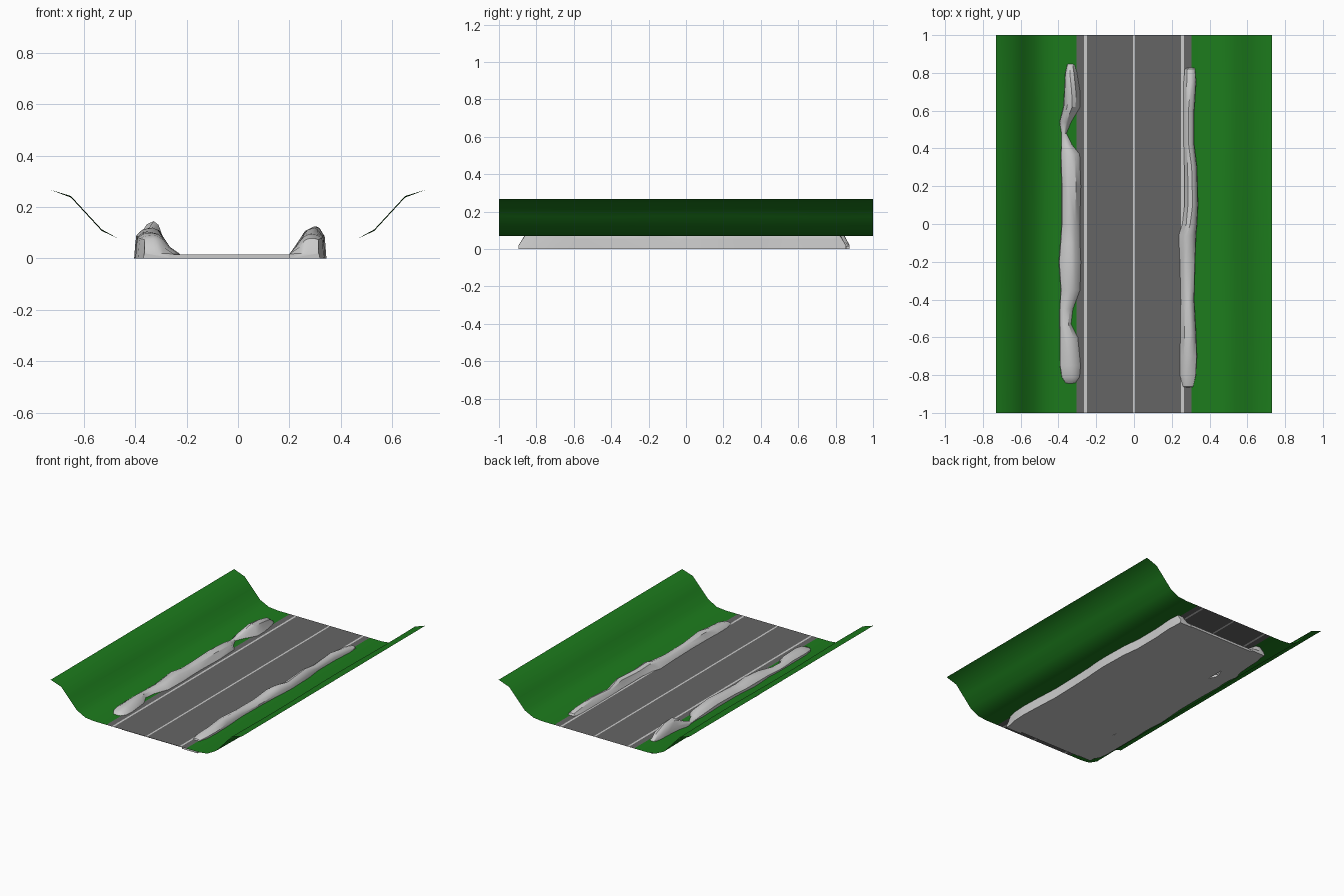
import bpy, bmesh, math

if "Cube" in bpy.data.objects:
    bpy.data.objects.remove(bpy.data.objects["Cube"])


def material(name, rgb):
    m = bpy.data.materials.new(name)
    m.diffuse_color = (*rgb, 1)
    m.use_nodes = True
    m.node_tree.nodes["Principled BSDF"].inputs["Base Color"].default_value = m.diffuse_color
    return m


def grid_object(name, rows, closed=False, caps=False, mats=(), col_mats=None, angle=40):
    """Skin rows of points into a surface."""
    bm = bmesh.new()
    vr = [[bm.verts.new(p) for p in r] for r in rows]
    n = len(rows[0])
    for a, b in zip(vr, vr[1:]):
        for j in range(n if closed else n - 1):
            k = (j + 1) % n
            f = bm.faces.new((a[j], a[k], b[k], b[j]))
            if col_mats:
                f.material_index = col_mats[j]
    if caps:
        bm.faces.new(vr[0])
        bm.faces.new(vr[-1])
    bmesh.ops.recalc_face_normals(bm, faces=bm.faces)
    if not closed:
        for f in bm.faces:
            f.normal_update()
            if f.normal.z < 0:
                f.normal_flip()
    me = bpy.data.meshes.new(name)
    bm.to_mesh(me)
    bm.free()
    for m in mats:
        me.materials.append(m)
    ob = bpy.data.objects.new(name, me)
    bpy.context.collection.objects.link(ob)
    bpy.ops.object.select_all(action='DESELECT')
    bpy.context.view_layer.objects.active = ob
    ob.select_set(True)
    bpy.ops.object.shade_smooth_by_angle(angle=math.radians(angle))
    return ob


green = material("grass", (0.012, 0.2, 0.012))
asphalt = material("asphalt", (0.13, 0.13, 0.13))
paint = material("road_paint", (0.6, 0.6, 0.6))
Z = 0.07

# Road sheet with three painted lines
xs = [-0.305, -0.264, -0.250, -0.006, 0.006, 0.250, 0.264, 0.305]
grid_object("road", [[(x, y, Z) for x in xs] for y in (-1, 1)],
            mats=(asphalt, paint), col_mats=[0, 1, 0, 1, 0, 1, 0])

# Grass banks on both sides, gently rippled along the road
bank = [(0.305, 0.07), (0.40, 0.07), (0.465, 0.077), (0.53, 0.11),
        (0.59, 0.175), (0.65, 0.24), (0.73, 0.267)]
for side, name in ((-1, "left_bank"), (1, "right_bank")):
    rows = []
    for i in range(13):
        y = -1 + i / 6
        rows.append([(side * x, y, z + (0.003 * math.sin(5 * y + side) if 0.5 < x < 0.7 else 0))
                     for x, z in bank])
    grid_object(name, rows, mats=(green,), angle=60)


# Rocky ridges: stations of (y, outer x, inner x, top z) as positive distances
def ridge(name, side, stations):
    rows = []
    for y, xo, xi, top in stations:
        w = xo - xi
        rise = top - Z
        mid = xi + w * (0.5 + 0.1 * math.sin(9 * y))
        foot_in = max(0.20, xi - 0.06)
        section = [(xo + 0.004, 0), (xo, Z * 0.75), (xo - 0.04 * w, Z + rise * 0.4),
                   (xo - 0.25 * w, Z + rise * 0.85), (mid, top),
                   (xi + 0.22 * w, Z + rise * 0.8), (xi, Z + rise * 0.1),
                   (xi - 0.02, 0.045), (foot_in, 0.017), (foot_in, 0)]
        rows.append([(side * x, y, z) for x, z in section])
    # Low tapered feet at both ends
    for index, step in ((0, 0.035), (-1, -0.035)):
        src = rows[index]
        d = -step if stations[0][0] < stations[-1][0] else step
        row = [(x, p + d, min(z, 0.02)) for x, p, z in src]
        rows.insert(0, row) if index == 0 else rows.append(row)
    grid_object(name, rows, closed=True, caps=True, angle=35)


ridge("left_rocks", -1, [
    (0.84, 0.355, 0.315, 0.085), (0.80, 0.365, 0.305, 0.115), (0.70, 0.37, 0.29, 0.14),
    (0.62, 0.375, 0.29, 0.145), (0.54, 0.395, 0.335, 0.10), (0.48, 0.385, 0.358, 0.076),
    (0.42, 0.385, 0.33, 0.09), (0.37, 0.39, 0.29, 0.105), (0.20, 0.385, 0.285, 0.12),
    (0.0, 0.385, 0.29, 0.11), (-0.10, 0.392, 0.288, 0.105), (-0.20, 0.40, 0.285, 0.12),
    (-0.35, 0.39, 0.288, 0.10), (-0.45, 0.395, 0.325, 0.092), (-0.53, 0.395, 0.335, 0.095),
    (-0.60, 0.395, 0.30, 0.105), (-0.75, 0.395, 0.285, 0.10), (-0.81, 0.385, 0.29, 0.09),
    (-0.84, 0.365, 0.31, 0.076)])
ridge("right_rocks", 1, [
    (0.82, 0.325, 0.27, 0.085), (0.75, 0.33, 0.265, 0.10), (0.60, 0.32, 0.265, 0.115),
    (0.42, 0.32, 0.265, 0.10), (0.30, 0.335, 0.27, 0.125), (0.10, 0.34, 0.27, 0.11),
    (0.0, 0.335, 0.26, 0.125), (-0.06, 0.33, 0.24, 0.115), (-0.20, 0.325, 0.245, 0.10),
    (-0.40, 0.32, 0.25, 0.105), (-0.58, 0.33, 0.25, 0.12), (-0.70, 0.335, 0.245, 0.10),
    (-0.80, 0.33, 0.245, 0.095), (-0.86, 0.315, 0.26, 0.078)])

# Thin base slab joining the ridges under the road
bpy.ops.mesh.primitive_cube_add(size=1, location=(-0.015, -0.01, 0.008))
slab = bpy.context.object
slab.name = "base_slab"
slab.dimensions = (0.51, 1.74, 0.016)
